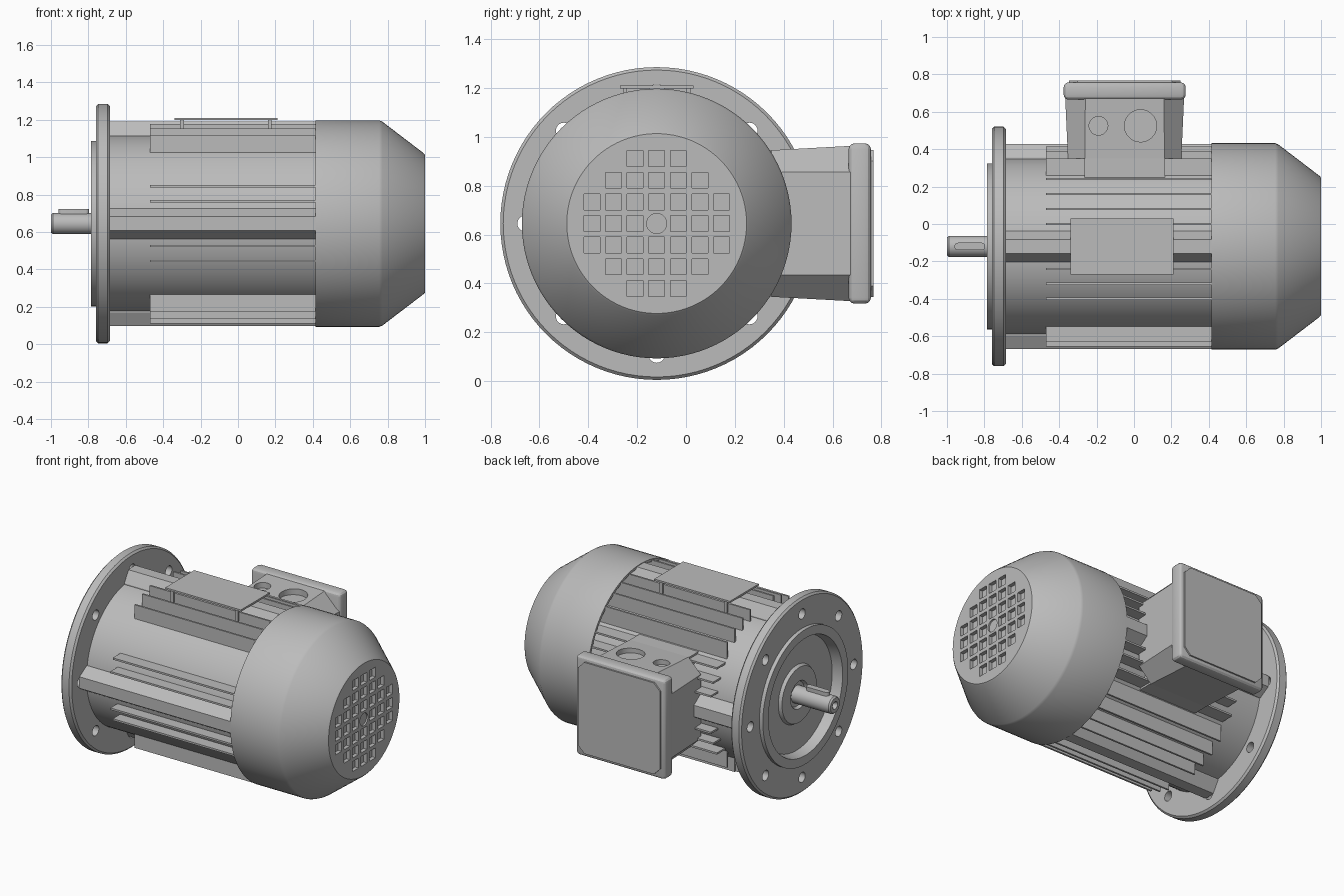
import bpy, bmesh, math
from mathutils import Vector

if "Cube" in bpy.data.objects:
    bpy.data.objects.remove(bpy.data.objects["Cube"])

CY, CZ = -0.12, 0.645          # motor axis
BX = -0.05                     # terminal box centre in x
CORE_R, OUT_R = 0.475, 0.547

grey = bpy.data.materials.new("cast_grey")
grey.diffuse_color = (0.5, 0.5, 0.5, 1)
grey.use_nodes = True
grey.node_tree.nodes["Principled BSDF"].inputs["Base Color"].default_value = grey.diffuse_color


def make(name, bm):
    bmesh.ops.recalc_face_normals(bm, faces=bm.faces)
    me = bpy.data.meshes.new(name)
    bm.to_mesh(me)
    bm.free()
    me.materials.append(grey)
    ob = bpy.data.objects.new(name, me)
    bpy.context.collection.objects.link(ob)
    return ob


def add_loft(bm, rings):
    """Skin successive rings of points and cap both ends."""
    vs = [[bm.verts.new(p) for p in r] for r in rings]
    n = len(vs[0])
    for a, b in zip(vs, vs[1:]):
        for i in range(n):
            j = (i + 1) % n
            bm.faces.new((a[i], a[j], b[j], b[i]))
    bm.faces.new(vs[0])
    bm.faces.new(vs[-1][::-1])


def loft(name, rings):
    bm = bmesh.new()
    add_loft(bm, rings)
    return make(name, bm)


def ring_x(x, r, n=96, y=CY, z=CZ):
    return [(x, y + r * math.cos(2 * math.pi * i / n),
             z + r * math.sin(2 * math.pi * i / n)) for i in range(n)]


def lathe(name, prof, n=96):
    return loft(name, [ring_x(x, r, n) for x, r in prof])


def add_box(bm, lo, hi):
    rings = [[(x, lo[1], lo[2]), (x, hi[1], lo[2]), (x, hi[1], hi[2]), (x, lo[1], hi[2])]
             for x in (lo[0], hi[0])]
    add_loft(bm, rings)


def box(name, lo, hi):
    bm = bmesh.new()
    add_box(bm, lo, hi)
    return make(name, bm)


def octagon(y, hx, hz, c):
    pts = [(hx, hz - c), (hx - c, hz), (c - hx, hz), (-hx, hz - c),
           (-hx, c - hz), (c - hx, -hz), (hx - c, -hz), (hx, c - hz)]
    return [(BX + a, y, CZ + b) for a, b in pts]


def bake(ob):
    dg = bpy.context.evaluated_depsgraph_get()
    me = bpy.data.meshes.new_from_object(ob.evaluated_get(dg))
    ob.modifiers.clear()
    ob.data = me


def cut(ob, bm):
    cutter = make("cutter", bm)
    m = ob.modifiers.new("cut", 'BOOLEAN')
    m.operation, m.solver, m.object = 'DIFFERENCE', 'EXACT', cutter
    bake(ob)
    bpy.data.objects.remove(cutter)


def bevel(ob, width, seg=3):
    m = ob.modifiers.new("bevel", 'BEVEL')
    m.width, m.segments = width, seg
    bake(ob)


# mounting flange with spigot ring, recessed front and eight bolt holes
flange = lathe("flange", [(-0.685, 0.628), (-0.697, 0.64), (-0.748, 0.64), (-0.76, 0.628),
                          (-0.76, 0.443), (-0.785, 0.443), (-0.785, 0.385), (-0.72, 0.37),
                          (-0.72, 0.19), (-0.74, 0.18), (-0.74, 0.09), (-0.72, 0.08),
                          (-0.72, 0.04)])
bm = bmesh.new()
for k in range(8):
    a = k * math.pi / 4
    y, z = CY + 0.537 * math.cos(a), CZ + 0.537 * math.sin(a)
    add_loft(bm, [ring_x(x, 0.033, 24, y, z) for x in (-0.9, -0.6)])
cut(flange, bm)

# shaft with centre bore, and its rounded key
lathe("shaft", [(-0.70, 0.056), (-0.99, 0.056), (-1.0, 0.048), (-1.0, 0.025), (-0.97, 0.012)], 48)
key = []
for z in (CZ + 0.03, CZ + 0.078):
    key.append([(cx + 0.02 * math.cos(math.radians(a)), CY + 0.02 * math.sin(math.radians(a)), z)
                for cx, s in ((-0.815, -90), (-0.94, 90)) for a in range(s, s + 181, 20)])
loft("shaft_key", key)

# motor core
lathe("stator_body", [(-0.70, CORE_R), (0.58, CORE_R)])

# four long lugs with a trapezoid section
bm = bmesh.new()
for k in range(4):
    c, s = round(math.cos(k * math.pi / 2)), round(math.sin(k * math.pi / 2))
    section = [(0.44, -0.082), (0.475, -0.082), (OUT_R, -0.038),
               (OUT_R, 0.038), (0.475, 0.082), (0.44, 0.082)]
    add_loft(bm, [[(x, CY + r * c - t * s, CZ + r * s + t * c) for r, t in section]
                  for x in (-0.69, 0.5)])
make("long_lugs", bm)

# parallel cooling fins, cut off at the hood radius
bm = bmesh.new()
T = 0.006


def fin(off, side, vertical):
    r0 = math.sqrt(CORE_R ** 2 - off ** 2) - 0.03
    r1 = math.sqrt(OUT_R ** 2 - off ** 2)
    a, b = sorted((side * r0, side * r1))
    if vertical:
        add_box(bm, (-0.47, CY + off - T, CZ + a), (0.5, CY + off + T, CZ + b))
    else:
        add_box(bm, (-0.47, CY + a, CZ + off - T), (0.5, CY + b, CZ + off + T))


for side in (-1, 1):
    for off in (-0.28, -0.2, -0.12, 0.12, 0.2, 0.28, 0.36):
        fin(off, side, True)
    for off in (-0.2, -0.12, 0.12, 0.2):
        fin(off, side, False)
for off in (-0.28, 0.28):
    fin(off, 1, False)
make("cooling_fins", bm)

# fan hood with a grid of square openings in its end
hood = lathe("fan_hood", [(0.57, 0.53), (0.415, 0.535), (0.415, 0.552), (0.755, 0.552),
                          (0.772, 0.545), (0.992, 0.377), (1.0, 0.368)])
bm = bmesh.new()
P, H = 0.0885, 0.0325
for row, half in zip(range(-3, 4), (1, 2, 3, 3, 3, 2, 1)):
    for col in range(-half, half + 1):
        if row or col:
            y, z = CY + col * P, CZ + row * P
            add_box(bm, (0.975, y - H, z - H), (1.05, y + H, z + H))
add_loft(bm, [ring_x(x, 0.041, 32) for x in (0.99, 1.05)])
cut(hood, bm)

# terminal box: neck, flared body with two cable entries, lid and lid panel
box("terminal_box_neck", (BX - 0.215, 0.1, CZ - 0.298), (BX + 0.215, 0.36, CZ + 0.298))
body = loft("terminal_box", [octagon(0.35, 0.303, 0.30, 0.09), octagon(0.68, 0.318, 0.318, 0.108)])
bm = bmesh.new()
for x, r in ((-0.19, 0.05), (0.035, 0.086)):
    add_loft(bm, [[(x + r * math.cos(i * math.pi / 20), 0.525 + r * math.sin(i * math.pi / 20), z)
                   for i in range(40)] for z in (0.92, 1.1)])
cut(body, bm)
lid = box("terminal_box_lid", (BX - 0.326, 0.665, CZ - 0.328), (BX + 0.326, 0.757, CZ + 0.328))
bevel(lid, 0.025)
loft("lid_panel", [octagon(0.74, 0.298, 0.30, 0.045), octagon(0.767, 0.298, 0.30, 0.045)])

# rating plate on four standoffs
box("rating_plate", (-0.34, -0.27, 1.198), (0.21, 0.03, 1.21))
bm = bmesh.new()
for x in (-0.30, 0.17):
    for y in (-0.25, 0.01):
        add_box(bm, (x - 0.01, y - 0.008, 1.12), (x + 0.01, y + 0.008, 1.2))
make("plate_standoffs", bm)

# smooth the round parts, keep hard edges
for ob in bpy.context.scene.objects:
    ob.select_set(True)
    bpy.context.view_layer.objects.active = ob
bpy.ops.object.shade_smooth_by_angle(angle=math.radians(25))
